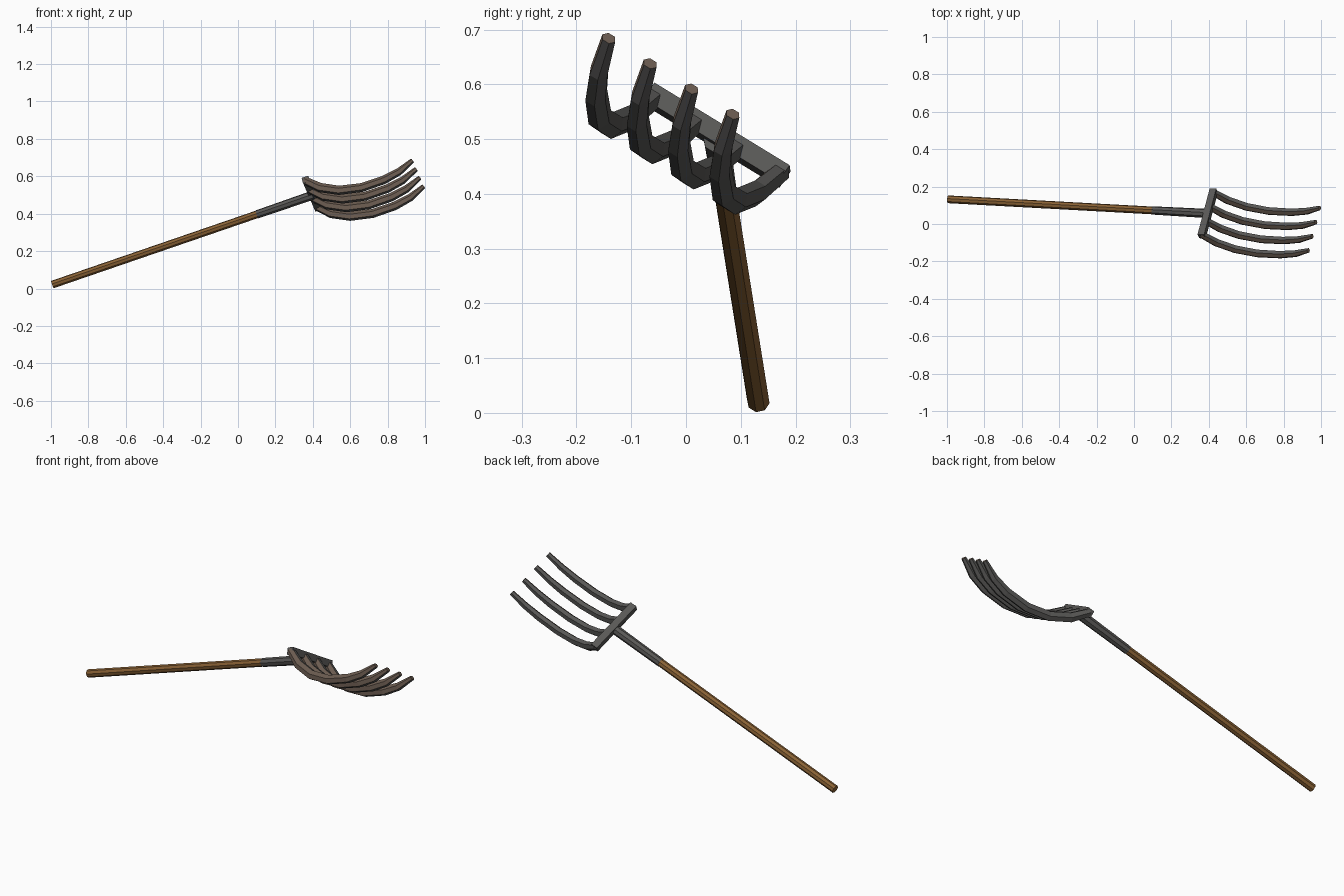
import bpy, bmesh, math
from mathutils import Vector

if "Cube" in bpy.data.objects:
    bpy.data.objects.remove(bpy.data.objects["Cube"])


def material(name, rgb):
    m = bpy.data.materials.new(name)
    m.diffuse_color = (*rgb, 1)
    m.use_nodes = True
    m.node_tree.nodes["Principled BSDF"].inputs["Base Color"].default_value = m.diffuse_color
    return m


WOOD = material("brown wood", (0.25, 0.12, 0.035))
GREY = material("dark iron", (0.098, 0.096, 0.092))
RUST = material("brownish iron", (0.145, 0.105, 0.08))

# Fork frame: D along the handle, W across the tines, N out of the hollow side
BUTT = Vector((-0.993, 0.132, 0.021))
NECK = Vector((0.40, 0.056, 0.499))
D = (NECK - BUTT).normalized()
W = Vector((0.21, 0.83, -0.51))
W = (W - D * W.dot(D)).normalized()
N = D.cross(W).normalized()
if N.z < 0:
    N = -N


def sweep(name, path, side, radii, sides, mats, rule=None, turn=0.0):
    """Skin a polygon section along a path; radii = (across, deep) per point."""
    bm = bmesh.new()
    rings = []
    for i, p in enumerate(path):
        t = (path[min(i + 1, len(path) - 1)] - path[max(i - 1, 0)]).normalized()
        up = t.cross(side).normalized()
        a, b = radii[i]
        ring = []
        for k in range(sides):
            ang = 2 * math.pi * k / sides + turn
            ring.append(bm.verts.new(p + side * a * math.cos(ang) + up * b * math.sin(ang)))
        rings.append(ring)
    for r0, r1 in zip(rings, rings[1:]):
        for k in range(sides):
            j = (k + 1) % sides
            bm.faces.new((r0[k], r0[j], r1[j], r1[k]))
    bm.faces.new(rings[0][::-1])
    bm.faces.new(rings[-1])
    bmesh.ops.recalc_face_normals(bm, faces=bm.faces)
    bm.normal_update()
    for f in bm.faces:
        f.material_index = rule(f) if rule else 0
    me = bpy.data.meshes.new(name)
    bm.to_mesh(me)
    bm.free()
    for m in mats:
        me.materials.append(m)
    ob = bpy.data.objects.new(name, me)
    bpy.context.collection.objects.link(ob)
    return ob


# Wooden handle
socket = BUTT.lerp(NECK, 0.785)
sweep("handle", [BUTT, socket + D * 0.05], W, [(0.021, 0.021)] * 2, 8, [WOOD], turn=math.pi / 8)

# Iron socket over the end of the handle
sweep("socket", [socket, NECK], W, [(0.0225, 0.0225), (0.025, 0.025)], 8, [GREY], turn=math.pi / 8)

# Cross bar
root = Vector((0.424, 0.17, 0.438))
step = W * 0.0908
sweep("cross_bar", [root + W * 0.012, root - step * 3 - W * 0.012], D,
      [(0.026, 0.026)] * 2, 4, [GREY], turn=math.pi / 4)

# Four curved tines: (along, out) profile and section size
profile = [(-0.006, 0.004), (0.061, -0.071), (0.154, -0.127), (0.273, -0.157),
           (0.40, -0.157), (0.49, -0.139), (0.576, -0.099)]
sizes = [(0.019, 0.021), (0.021, 0.026), (0.021, 0.026), (0.021, 0.025),
         (0.020, 0.024), (0.018, 0.021), (0.014, 0.012)]
for i in range(4):
    o = root - step * i
    path = [o + D * d + N * n for d, n in profile]
    sweep(f"tine_{i + 1}", path, W, sizes, 6, [GREY, RUST],
          rule=lambda f: 1 if f.normal.dot(W) < -0.3 or f.normal.dot(D) > 0.75 else 0)
